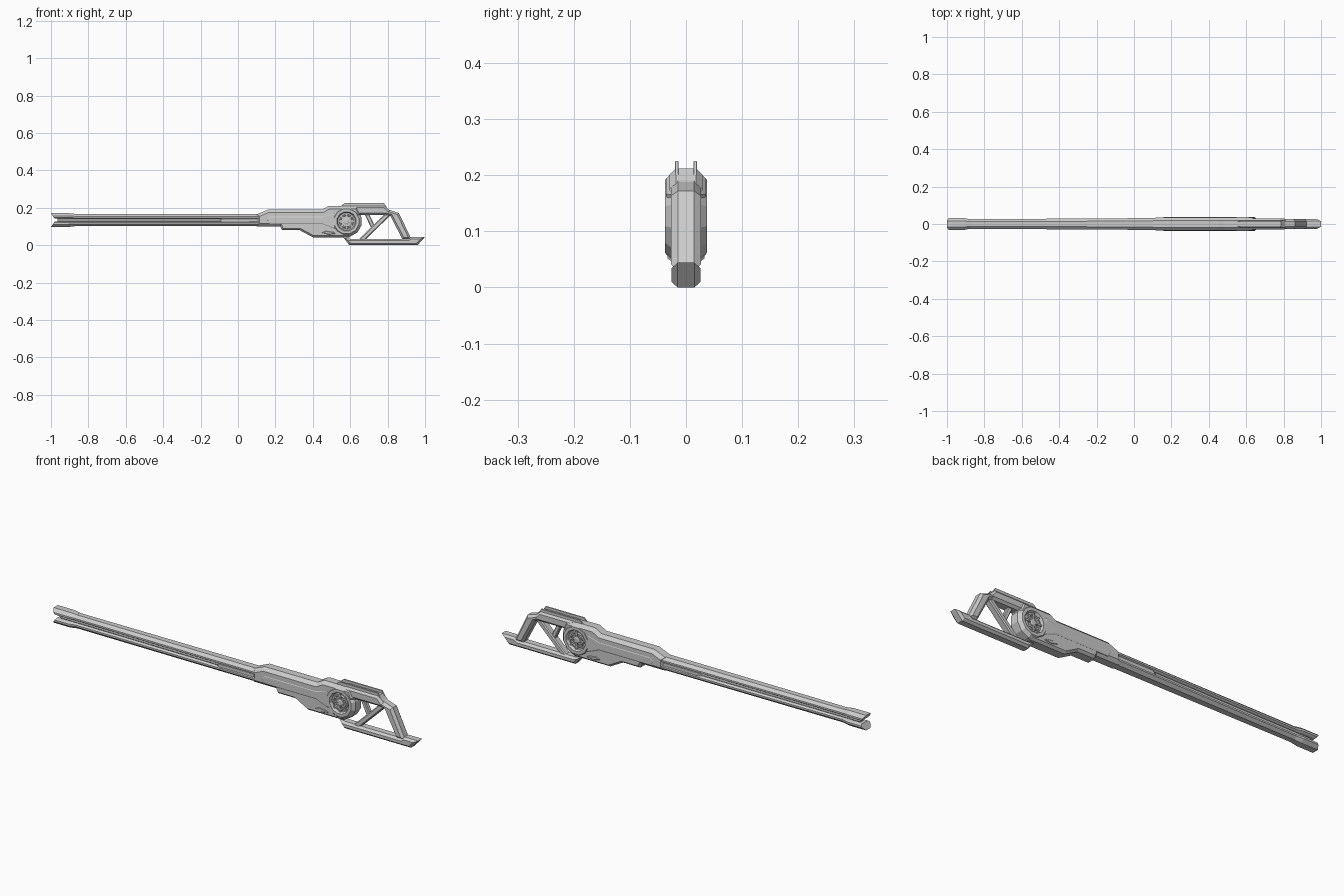
import bpy, bmesh, math
from mathutils import Vector

if "Cube" in bpy.data.objects:
    bpy.data.objects.remove(bpy.data.objects["Cube"])


def finish(name, bm):
    bmesh.ops.remove_doubles(bm, verts=bm.verts, dist=1e-6)
    bmesh.ops.recalc_face_normals(bm, faces=bm.faces)
    me = bpy.data.meshes.new(name)
    bm.to_mesh(me)
    bm.free()
    ob = bpy.data.objects.new(name, me)
    bpy.context.collection.objects.link(ob)
    return ob


def skin(name, rings):
    """Solid through a row of equal closed rings, capped at both ends."""
    bm = bmesh.new()
    vs = [[bm.verts.new(p) for p in r] for r in rings]
    n = len(rings[0])
    for a, b in zip(vs, vs[1:]):
        for i in range(n):
            j = (i + 1) % n
            bm.faces.new((a[i], a[j], b[j], b[i]))
    bm.faces.new(vs[0])
    bm.faces.new(vs[-1])
    return finish(name, bm)


def inset(pts, d):
    p = [Vector(q) for q in pts]
    n = len(p)
    area = sum(p[i].x * p[(i + 1) % n].y - p[(i + 1) % n].x * p[i].y for i in range(n))
    s = 1 if area > 0 else -1
    out = []
    for i in range(n):
        e1 = (p[i] - p[i - 1]).normalized()
        e2 = (p[(i + 1) % n] - p[i]).normalized()
        n1, n2 = Vector((-e1.y, e1.x)) * s, Vector((-e2.y, e2.x)) * s
        out.append(p[i] + (n1 + n2) * (d / max(0.3, 1 + n1.dot(n2))))
    return out


def prism(name, pts, w, c=0.0, cy=None, y=0.0):
    """Front-view (x, z) profile extruded to y +-w with chamfered rims."""
    cy = c if cy is None else cy
    small = inset(pts, c) if c else pts
    rows = [(-w, small), (-w + cy, pts), (w - cy, pts), (w, small)] if c else [(-w, pts), (w, pts)]
    return skin(name, [[(q[0], y + yy, q[1]) for q in r] for yy, r in rows])


def loft(name, section, stations):
    """(y, z) section run along x; stations give x, y-scale, z-scale about the bore."""
    return skin(name, [[(x, a * sy, BORE + b * sz) for a, b in section] for x, sy, sz in stations])


def bar(name, a, b, thick, w, c):
    d = (Vector(b) - Vector(a)).normalized()
    o = Vector((-d.y, d.x)) * thick / 2
    a, b = Vector(a), Vector(b)
    return prism(name, [a - o, b - o, b + o, a + o], w, c)


def lathe(name, prof, seg, turn=0.0):
    """(radius, y) profile turned about the hub axis, closed at both ends."""
    return skin(name, [[(HX + r * math.cos(turn + math.tau * i / seg), y,
                         HZ + r * math.sin(turn + math.tau * i / seg)) for i in range(seg)]
                       for r, y in prof])


BORE = 0.134
HX, HZ = 0.58, 0.127

# Barrel: two tapered rails around a narrow core
rail = [(-.014, .033), (.014, .033), (.028, .02), (.028, .012), (.02, .007), (-.02, .007), (-.028, .012), (-.028, .02)]
for side, s in (("upper", 1), ("lower", -1)):
    sec = [(a, b * s) for a, b in rail]
    loft(side + "_barrel_rail", sec, [(-0.93, .9, 1), (0.2, 1.15, 1)])
    # Muzzle jaws, sloping into the rails and cut back at the mouth
    jaw = [(a * 1.15, b * 1.13) for a, b in sec]
    ob = loft(side + "_muzzle_jaw", jaw, [(-1, 1, 1), (-.91, 1, 1), (-.875, .78, .9)])
    for v in ob.data.vertices:
        if v.co.x < -.99:
            v.co.x += 0.025 * (1 - min(1, abs(v.co.z - BORE) / .037))
core = [(-.009, .012), (.009, .012), (.015, .005), (.015, -.005), (.009, -.012), (-.009, -.012), (-.015, -.005), (-.015, .005)]
loft("barrel_core", core, [(-.965, .9, 1), (.2, 1.3, 1)])
prism("barrel_sleeve", [(-.1, .129), (-.085, .122), (.2, .122), (.2, .143), (-.085, .143)], .026, .003)

# Receiver, upper and lower shells
upper = prism("upper_receiver", [(.10, .165), (.16, .19), (.45, .19), (.485, .21), (.64, .21),
                                 (.66, .165), (.62, .10), (.10, .10)], .035, .016)
lower = prism("lower_receiver", [(.215, .125), (.235, .08), (.33, .08), (.40, .042), (.595, .042),
                                 (.62, .125)], .033, .01, .012)
prism("receiver_side_panel", [(.15, .135), (.17, .155), (.45, .155), (.52, .175), (.52, .085),
                              (.45, .112), (.17, .112)], .0365, .006, .003)
prism("release_catch", [(.445, .066), (.47, .077), (.515, .07), (.525, .06), (.485, .055)], .0355, .004)

# Pockets for the hub, cut in both shells
cutter = lathe("hub_cutter", [(.06, -.06), (.06, -.018)], 24)
cutter2 = lathe("hub_cutter_back", [(.06, .018), (.06, .06)], 24)
for ob in (upper, lower, bpy.data.objects["receiver_side_panel"]):
    for cut in (cutter, cutter2):
        m = ob.modifiers.new("pocket", "BOOLEAN")
        m.object, m.operation, m.solver = cut, "DIFFERENCE", "EXACT"
for cut in (cutter, cutter2):
    cut.hide_render = True
    cut.hide_viewport = False
    cut.display_type = "WIRE"

# Hub: faceted housing with a dished wheel on each side
half = [(.047, .024), (.053, .037), (.068, .037), (.083, .022)]
prof = [(r, -y) for r, y in half] + half[::-1]
lathe("hub_housing", prof, 12, math.pi / 12)
for side, s in (("front", -1), ("rear", 1)):
    lathe(side + "_hub_rim", [(.028, s * .02), (.031, s * .031), (.036, s * .031), (.040, s * .02)], 24)
    lathe(side + "_hub_cap", [(.017, s * .018), (.017, s * .029), (.011, s * .033)], 16)
    for k in range(8):
        a = math.tau * k / 8
        d = Vector((math.cos(a), math.sin(a)))
        o = Vector((-d.y, d.x)) * .0035
        c = Vector((HX, HZ))
        prism(side + "_hub_spoke", [c + d * .014 - o, c + d * .046 - o, c + d * .046 + o, c + d * .014 + o],
              .005, y=s * .0265)

# Stock frame: top beam, sloped back and foot
prism("stock_top_beam", [(.60, .212), (.785, .212), (.81, .186), (.82, .162), (.60, .162)], .029, .011)
prism("stock_back", [(.785, .205), (.81, .188), (.86, .172), (.928, .03), (.88, .03), (.815, .155), (.785, .162)],
      .027, .011, .013)
prism("stock_foot", [(.565, .04), (.595, 0), (.96, 0), (1.0, .044), (.925, .044), (.91, .034), (.60, .034)],
      .026, .010, .011)

# Braces inside the stock
bar("diagonal_brace", (.655, .022), (.805, .168), .026, .018, .005)
bar("short_brace", (.685, .175), (.725, .09), .022, .012, .004)

# Twin sight fins
for side, s in (("front", -1), ("rear", 1)):
    prism(side + "_sight_fin", [(.545, .203), (.57, .225), (.78, .225), (.797, .2)], .003, .001, y=s * .0165)
